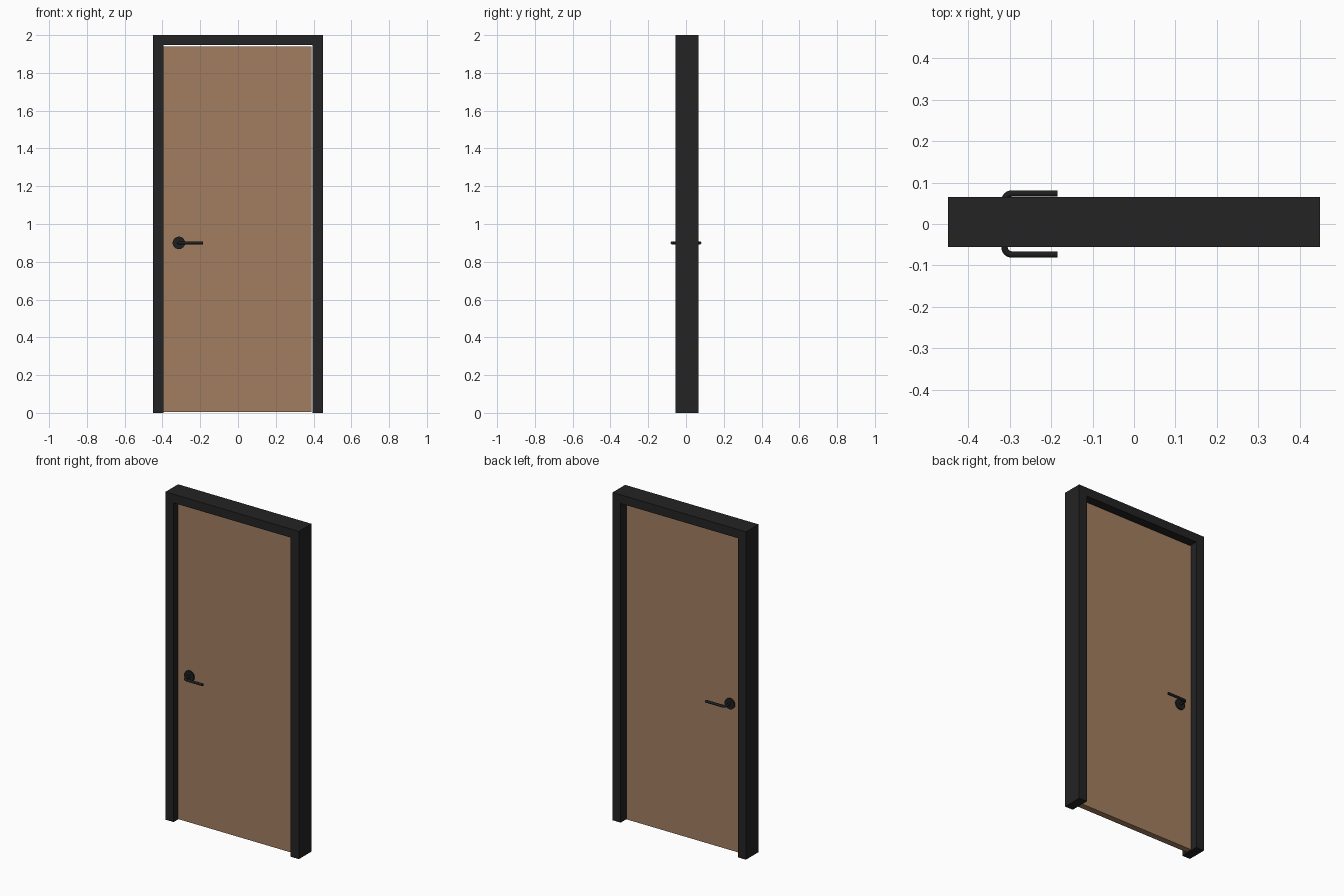
import bpy, bmesh, math
from mathutils import Vector

if "Cube" in bpy.data.objects:
    bpy.data.objects.remove(bpy.data.objects["Cube"])


def material(name, rgb):
    m = bpy.data.materials.new(name)
    m.diffuse_color = (*rgb, 1)
    m.use_nodes = True
    m.node_tree.nodes["Principled BSDF"].inputs["Base Color"].default_value = m.diffuse_color
    return m


BLACK = material("frame black", (0.017, 0.017, 0.017))
METAL = material("handle black", (0.013, 0.013, 0.013))
WOOD = material("door brown", (0.36, 0.208, 0.117))


def finish(bm, name, mat, smooth=False):
    bmesh.ops.recalc_face_normals(bm, faces=bm.faces)
    me = bpy.data.meshes.new(name)
    bm.to_mesh(me)
    bm.free()
    me.materials.append(mat)
    ob = bpy.data.objects.new(name, me)
    bpy.context.collection.objects.link(ob)
    if smooth:
        bpy.ops.object.select_all(action='DESELECT')
        ob.select_set(True)
        bpy.context.view_layer.objects.active = ob
        bpy.ops.object.shade_smooth_by_angle(angle=math.radians(35))
    return ob


def extrude_profile(name, pts, y0, y1, mat, smooth=False):
    """Extrude an (x, z) outline from y0 to y1."""
    bm = bmesh.new()
    f = bm.faces.new([bm.verts.new((x, y0, z)) for x, z in pts])
    r = bmesh.ops.extrude_face_region(bm, geom=[f])
    bmesh.ops.translate(bm, vec=(0, y1 - y0, 0),
                        verts=[v for v in r["geom"] if isinstance(v, bmesh.types.BMVert)])
    return finish(bm, name, mat, smooth)


def tube(name, path, radius, mat, sides=16):
    """Round tube along a path that lies in a horizontal plane."""
    bm = bmesh.new()
    rings = []
    for i, p in enumerate(path):
        t = (path[min(i + 1, len(path) - 1)] - path[max(i - 1, 0)]).normalized()
        up = Vector((0, 0, 1))
        side = t.cross(up)
        rings.append([bm.verts.new(p + radius * (math.cos(a) * side + math.sin(a) * up))
                      for a in (2 * math.pi * k / sides for k in range(sides))])
    for a, b in zip(rings, rings[1:]):
        for k in range(sides):
            n = (k + 1) % sides
            bm.faces.new((a[k], a[n], b[n], b[k]))
    bm.faces.new(rings[0])
    bm.faces.new(rings[-1])
    return finish(bm, name, mat, True)


# Door frame: two jambs and a head in one outline
W, H, IN, TOP = 0.45, 2.0, 0.395, 1.947
extrude_profile("door_frame",
                [(-W, 0), (-W, H), (W, H), (W, 0), (IN, 0), (IN, TOP), (-IN, TOP), (-IN, 0)],
                -0.056, 0.065, BLACK)

# Door leaf with a narrow gap at the top and the hinge side
D0, D1 = -0.018, 0.02
extrude_profile("door_leaf",
                [(-0.394, 0.005), (-0.394, 1.941), (0.389, 1.941), (0.389, 0.005)],
                D0, D1, WOOD)

# Round plate and bent lever on each side
HX, HZ, R, BEND = -0.313, 0.9, 0.0078, 0.018
for label, s, face in (("front", -1, D0), ("back", 1, D1)):
    circle = [(HX + 0.033 * math.cos(2 * math.pi * k / 32),
               HZ + 0.033 * math.sin(2 * math.pi * k / 32)) for k in range(32)]
    extrude_profile(label + "_handle_plate", circle, face, face + s * 0.008, METAL, True)
    out = s * 0.0737
    path = [Vector((HX, face, HZ))]
    for k in range(9):
        a = math.pi / 2 * k / 8
        path.append(Vector((HX + BEND * (1 - math.cos(a)),
                            out - s * BEND * (1 - math.sin(a)), HZ)))
    path.append(Vector((-0.185, out, HZ)))
    tube(label + "_handle_lever", path, R, METAL)
